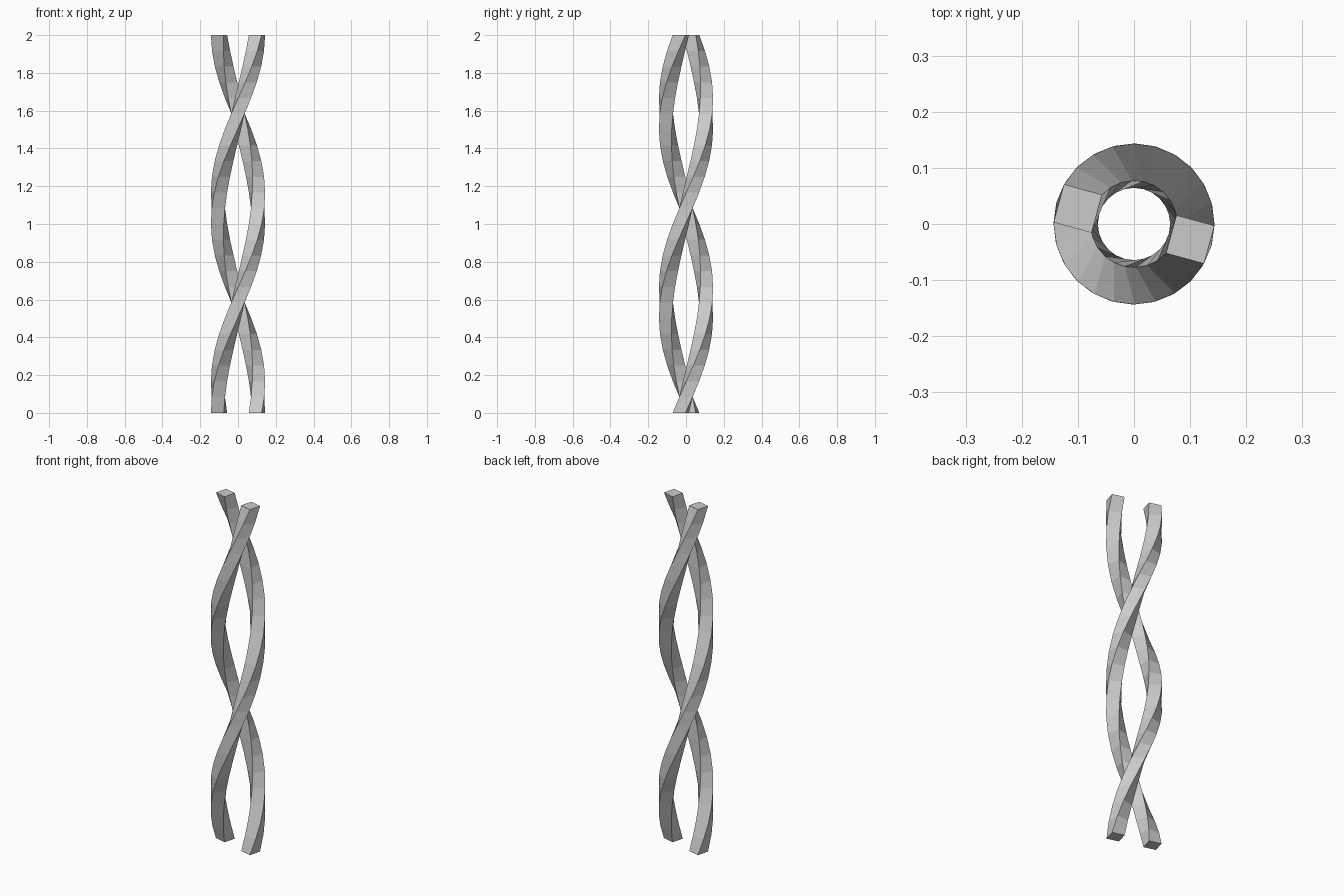
import bpy
import math

if "Cube" in bpy.data.objects:
    bpy.data.objects.remove(bpy.data.objects["Cube"])

HEIGHT = 2.0
STEPS = 24          # segments over one full turn
RADIUS = 0.104      # distance of bar centre from the axis
HALF = 0.035        # half side of the square section
START = math.radians(-15.3)


def twisted_bar(name, phase):
    """Square section swept up the z axis through one full turn."""
    section = [(RADIUS - HALF, -HALF), (RADIUS + HALF, -HALF),
               (RADIUS + HALF, HALF), (RADIUS - HALF, HALF)]
    verts, faces = [], []
    for s in range(STEPS + 1):
        a = START + phase + 2 * math.pi * s / STEPS
        c, n = math.cos(a), math.sin(a)
        verts += [(x * c - y * n, x * n + y * c, HEIGHT * s / STEPS)
                  for x, y in section]
    # side walls
    for s in range(STEPS):
        for i in range(4):
            lo, hi = 4 * s, 4 * s + 4
            j = (i + 1) % 4
            faces.append((lo + j, hi + j, hi + i, lo + i))
    # end caps
    top = 4 * STEPS
    faces += [(3, 2, 1, 0), (top, top + 1, top + 2, top + 3)]
    mesh = bpy.data.meshes.new(name)
    mesh.from_pydata(verts, [], faces)
    mesh.update()
    obj = bpy.data.objects.new(name, mesh)
    bpy.context.collection.objects.link(obj)
    return obj


# two strands, half a turn apart
twisted_bar("twisted_bar_a", 0.0)
twisted_bar("twisted_bar_b", math.pi)
